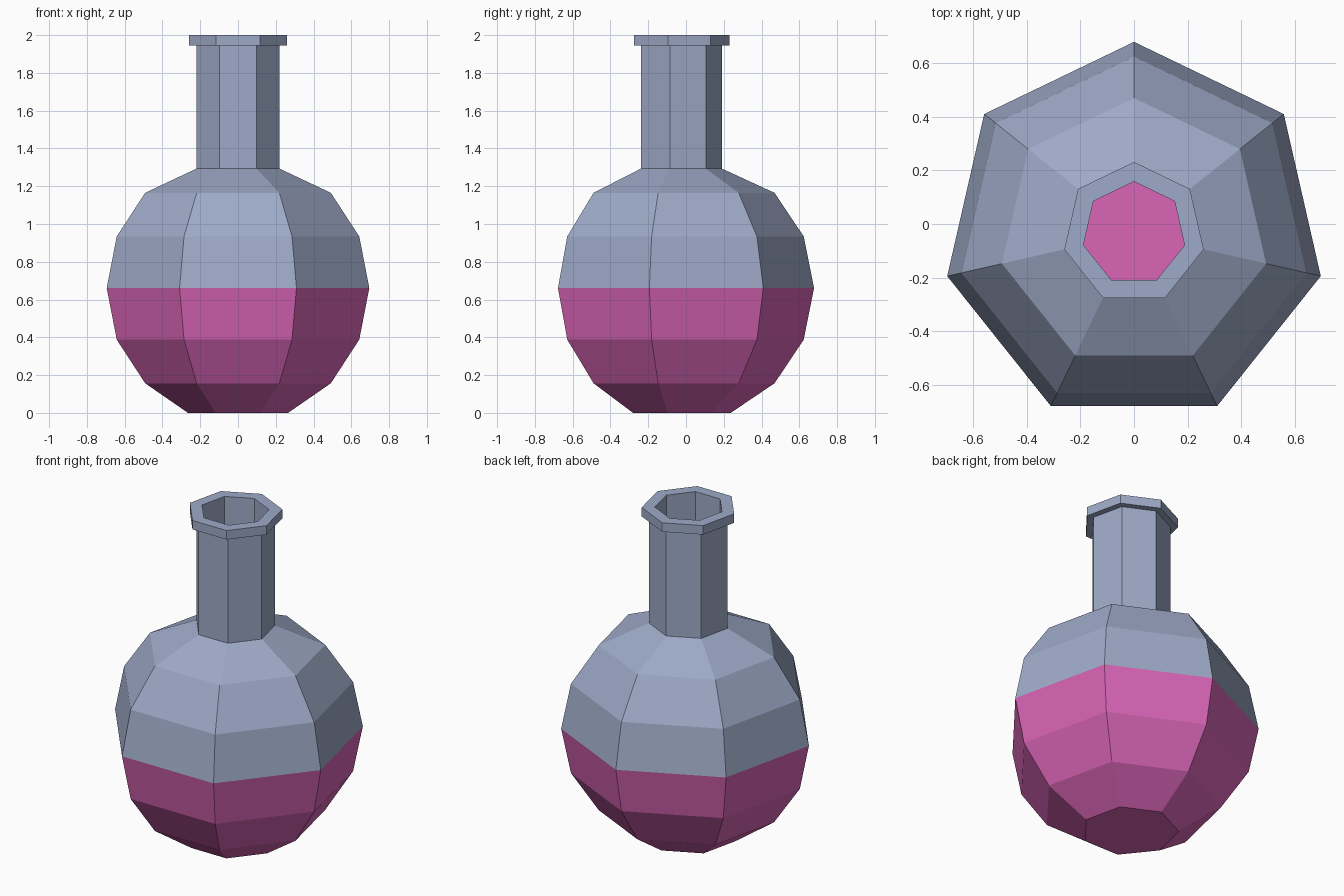
import bpy, bmesh
from math import sin, cos, pi, radians

if "Cube" in bpy.data.objects:
    bpy.data.objects.remove(bpy.data.objects["Cube"])

SIDES = 7
R, CZ = 0.713, 0.661          # bulb radius and centre height
CY = -R * (1 - cos(pi / SIDES)) / 2   # axis offset that centres the heptagon


def material(name, color):
    m = bpy.data.materials.new(name)
    m.diffuse_color = color
    m.use_nodes = True
    m.node_tree.nodes["Principled BSDF"].inputs["Base Color"].default_value = m.diffuse_color
    return m


def lathe(name, profile, mat, closed):
    """Seven-sided revolve; closed joins the profile's ends, else caps them."""
    bm = bmesh.new()
    rings = []
    for r, z in profile:
        rings.append([bm.verts.new((r * cos(pi / 2 + 2 * pi * i / SIDES),
                                    CY + r * sin(pi / 2 + 2 * pi * i / SIDES), z))
                      for i in range(SIDES)])
    pairs = list(zip(rings, rings[1:]))
    if closed:
        pairs.append((rings[-1], rings[0]))
    else:
        bm.faces.new(rings[0])
        bm.faces.new(rings[-1])
    for a, b in pairs:
        for i in range(SIDES):
            j = (i + 1) % SIDES
            bm.faces.new((a[i], a[j], b[j], b[i]))
    bmesh.ops.recalc_face_normals(bm, faces=bm.faces)
    mesh = bpy.data.meshes.new(name)
    bm.to_mesh(mesh)
    bm.free()
    mesh.materials.append(mat)
    ob = bpy.data.objects.new(name, mesh)
    bpy.context.collection.objects.link(ob)
    return ob


def arc(degrees, radius=R):
    return [(radius * cos(radians(a)), CZ + radius * sin(radians(a))) for a in degrees]


glass = material("glass", (0.34, 0.40, 0.57, 1))
pink = material("liquid", (0.69, 0.13, 0.47, 1))

# Liquid: lower half of the bulb with a flat top surface
lathe("liquid", [(0.272, 0)] + arc((-45, -22.5, 0)), pink, closed=False)

# Glass: upper bulb, neck and lip outside, then back down the inner wall
outer = arc((0, 22.5, 45)) + [(0.226, 1.293), (0.226, 1.945),
                              (0.266, 1.945), (0.266, 2.0)]
inner = [(0.193, 2.0), (0.193, 1.275)] + arc((45, 22.5, 0), R - 0.03)
lathe("glass_flask", outer + inner, glass, closed=True)
